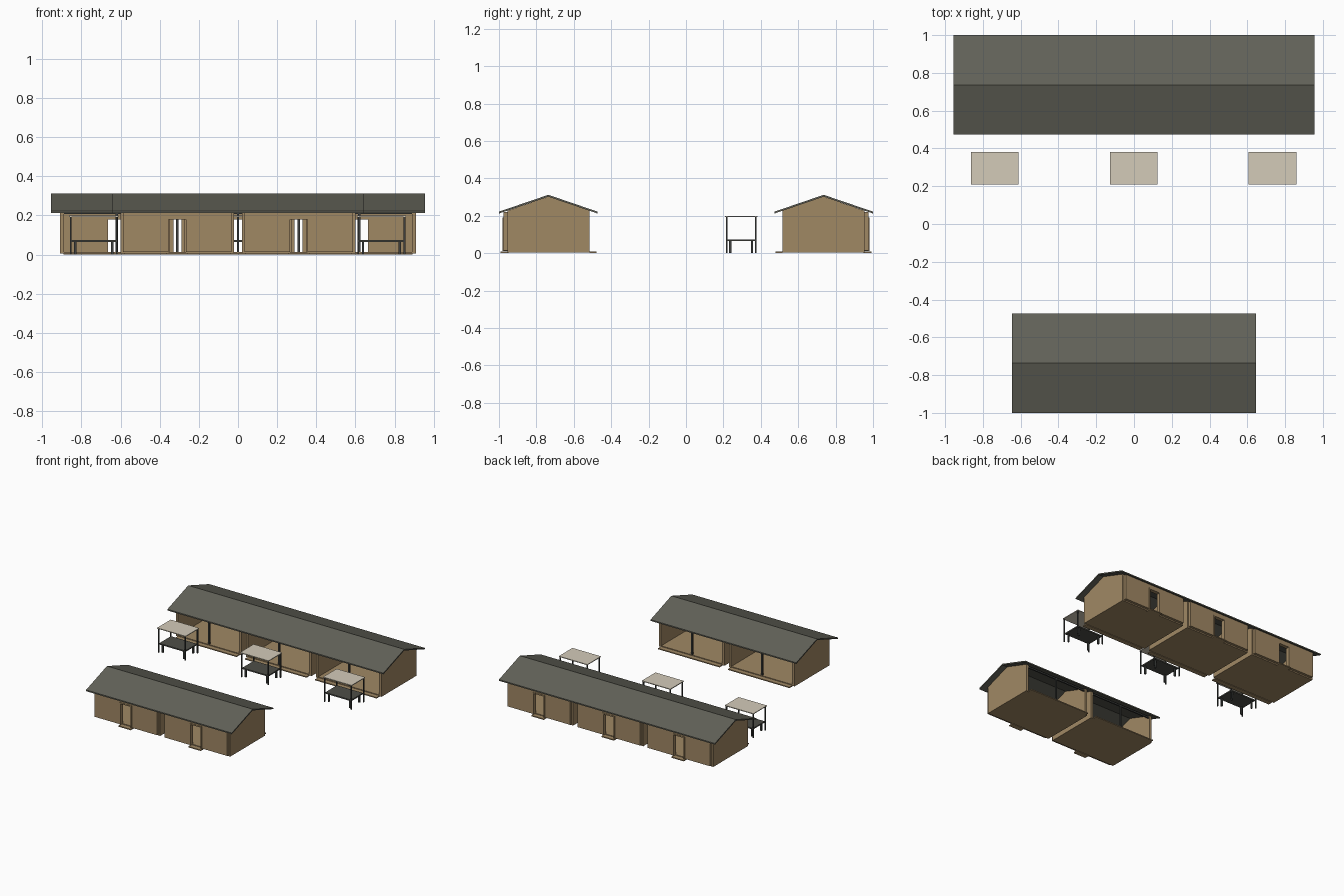
import bpy, bmesh

if "Cube" in bpy.data.objects:
    bpy.data.objects.remove(bpy.data.objects["Cube"])


def srgb(*c):
    return [((v / 255 + 0.055) / 1.055) ** 2.4 for v in c] + [1]


def material(name, *c):
    m = bpy.data.materials.new(name)
    m.diffuse_color = srgb(*c)
    m.use_nodes = True
    m.node_tree.nodes["Principled BSDF"].inputs["Base Color"].default_value = m.diffuse_color
    return m


TAN = material("tan_timber", 160, 136, 100)
ROOF = material("grey_roofing", 98, 98, 88)
DARK = material("dark_metal", 62, 64, 62)
TOP = material("table_grey", 78, 78, 72)
CREAM = material("canopy_cream", 212, 203, 185)


def box(bm, x0, x1, y0, y1, z0, z1):
    """Axis-aligned block from its limits, in any order."""
    vs = [bm.verts.new((x, y, z)) for x in (x0, x1) for y in (y0, y1) for z in (z0, z1)]
    for f in ((0, 1, 3, 2), (4, 6, 7, 5), (0, 4, 5, 1), (2, 3, 7, 6), (0, 2, 6, 4), (1, 5, 7, 3)):
        bm.faces.new([vs[i] for i in f])


def prism(bm, profile, x0, x1):
    """Extrude a (y, z) outline along x."""
    a = [bm.verts.new((x0, y, z)) for y, z in profile]
    b = [bm.verts.new((x1, y, z)) for y, z in profile]
    bm.faces.new(a)
    bm.faces.new(b[::-1])
    for i in range(len(a)):
        j = (i + 1) % len(a)
        bm.faces.new((a[i], b[i], b[j], a[j]))


def finish(bm, name, mat):
    bmesh.ops.recalc_face_normals(bm, faces=bm.faces)
    me = bpy.data.meshes.new(name)
    bm.to_mesh(me)
    bm.free()
    me.materials.append(mat)
    bpy.context.collection.objects.link(bpy.data.objects.new(name, me))


def building(label, s, centres, half_roof):
    """Row of open-fronted bays under one gable roof; s is the outer y direction."""
    walls, floors, panels, frames, steps, posts, roof = (bmesh.new() for _ in range(7))
    for c in centres:
        # gabled side walls
        for d in (-1, 1):
            prism(walls, [(s * 0.515, 0.004), (s * 0.955, 0.004), (s * 0.955, 0.2265),
                          (s * 0.736, 0.302), (s * 0.515, 0.2265)], c + d * 0.27, c + d * 0.29)
        box(floors, c - 0.29, c + 0.29, s * 0.515, s * 0.955, 0.004, 0.014)
        # outer wall with doorway
        for d in (-1, 1):
            box(panels, c + d * 0.052, c + d * 0.277, s * 0.953, s * 0.976, 0.014, 0.22)
            box(frames, c + d * 0.044, c + d * 0.054, s * 0.95, s * 0.98, 0.012, 0.187)
        box(panels, c - 0.052, c + 0.052, s * 0.953, s * 0.976, 0.187, 0.22)
        box(frames, c - 0.054, c + 0.054, s * 0.95, s * 0.98, 0.18, 0.19)
        # door step and full-width sill on the open side
        box(steps, c - 0.055, c + 0.055, s * 0.95, s * 0.992, 0, 0.008)
        box(steps, c - 0.272, c + 0.272, s * 0.478, s * 0.517, 0, 0.008)
        # middle post and header of the open side
        box(posts, c - 0.006, c + 0.006, s * 0.517, s * 0.529, 0.014, 0.222)
        box(posts, c - 0.27, c + 0.27, s * 0.517, s * 0.529, 0.208, 0.22)
    # roof sheets
    prism(roof, [(s * 0.473, 0.212), (s * 0.473, 0.222), (s * 0.736, 0.312), (s * 1.0, 0.222),
                 (s * 1.0, 0.212), (s * 0.736, 0.302)], -half_roof, half_roof)
    finish(walls, label + "_side_walls", TAN)
    finish(floors, label + "_floors", TAN)
    finish(panels, label + "_door_walls", TAN)
    finish(frames, label + "_door_frames", TAN)
    finish(steps, label + "_steps", TAN)
    finish(posts, label + "_posts", DARK)
    finish(roof, label + "_roof", ROOF)


def stall(label, cx):
    """Table under a flat canopy."""
    cy = 0.295
    canopy, legs, top = bmesh.new(), bmesh.new(), bmesh.new()
    box(canopy, cx - 0.126, cx + 0.126, cy - 0.086, cy + 0.086, 0.193, 0.199)
    for dx in (-1, 1):
        for dy in (-1, 1):
            # tall canopy posts, then short table legs
            for px, py, h, r in ((0.118, 0.077, 0.194, 0.004), (0.094, 0.058, 0.066, 0.006)):
                x, y = cx + dx * px, cy + dy * py
                box(legs, x - r, x + r, y - r, y + r, 0, h)
    box(top, cx - 0.115, cx + 0.115, cy - 0.074, cy + 0.074, 0.064, 0.074)
    finish(canopy, label + "_canopy", CREAM)
    finish(legs, label + "_legs", DARK)
    finish(top, label + "_table_top", TOP)


building("front_building", -1, (-0.31, 0.31), 0.645)
building("rear_building", 1, (-0.62, 0, 0.62), 0.956)
for name, x in (("left_stall", -0.737), ("middle_stall", -0.002), ("right_stall", 0.733)):
    stall(name, x)
